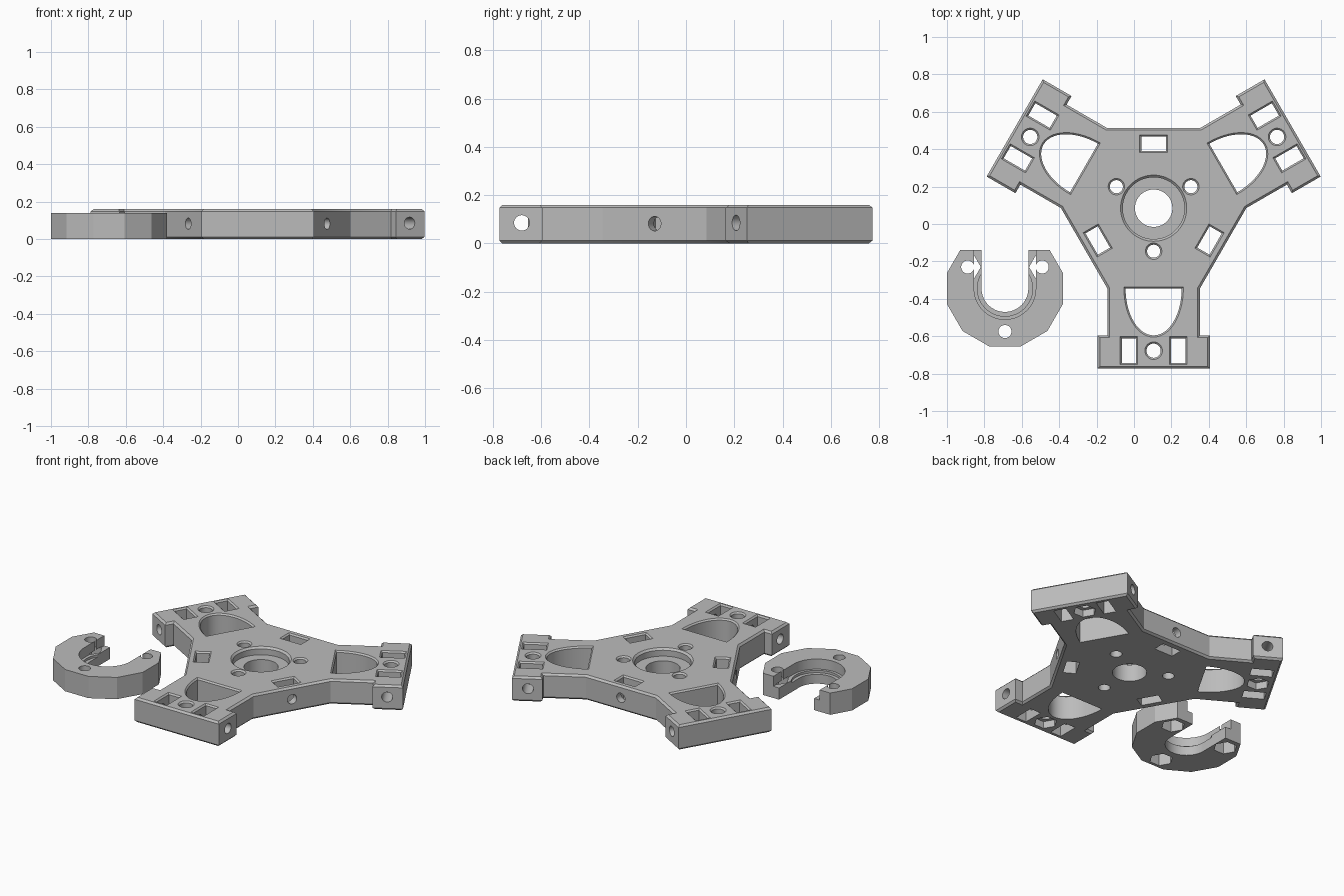
import bpy
import bmesh
from math import sin, cos, pi, radians
from mathutils import Vector, Matrix

if "Cube" in bpy.data.objects:
    bpy.data.objects.remove(bpy.data.objects["Cube"], do_unlink=True)

grey = bpy.data.materials.new("plain grey")
grey.use_nodes = True
grey.diffuse_color = (0.5, 0.5, 0.5, 1)
grey.node_tree.nodes["Principled BSDF"].inputs["Base Color"].default_value = (0.5, 0.5, 0.5, 1)

BODY_H, CLIP_H, CHAMFER = 0.16, 0.14, 0.012
THIRDS = [radians(a) for a in (0, 120, 240)]


def circle(r, n=32, start=0.0, at=(0, 0)):
    return [(at[0] + r * cos(start + 2 * pi * i / n),
             at[1] + r * sin(start + 2 * pi * i / n)) for i in range(n)]


def rect(w, h, at=(0, 0)):
    return [(at[0] + sx * w / 2, at[1] + sy * h / 2)
            for sx, sy in ((-1, -1), (1, -1), (1, 1), (-1, 1))]


def offset(points, d):
    """Grow a counter-clockwise outline by d with mitred corners."""
    out = []
    for i, p in enumerate(points):
        a, b, c = Vector(points[i - 1]), Vector(p), Vector(points[(i + 1) % len(points)])
        u, v = (b - a).normalized(), (c - b).normalized()
        n1, n2 = Vector((u.y, -u.x)), Vector((v.y, -v.x))
        out.append(b + (n1 + n2) * d / (1 + n1.dot(n2)))
    return out


def prism(name, points, levels, matrix=Matrix()):
    """Stack the outline at (height, growth) levels into a solid."""
    bm = bmesh.new()
    rings = [[bm.verts.new((p[0], p[1], z)) for p in offset(points, d)] for z, d in levels]
    n = len(points)
    for lo, hi in zip(rings, rings[1:]):
        for i in range(n):
            j = (i + 1) % n
            bm.faces.new((lo[i], lo[j], hi[j], hi[i]))
    bm.faces.new(rings[0][::-1])
    bm.faces.new(rings[-1])
    bm.transform(matrix)
    mesh = bpy.data.meshes.new(name)
    bm.to_mesh(mesh)
    bm.free()
    mesh.materials.append(grey)
    obj = bpy.data.objects.new(name, mesh)
    bpy.context.collection.objects.link(obj)
    return obj


def cut(target, points, levels, matrix=Matrix()):
    """Subtract a prism from the target."""
    cutter = prism("cutter", points, levels, matrix)
    cutter.hide_render = True
    mod = target.modifiers.new("cut", "BOOLEAN")
    mod.operation, mod.solver, mod.object = "DIFFERENCE", "EXACT", cutter
    bpy.context.view_layer.objects.active = target
    bpy.ops.object.modifier_apply(modifier=mod.name)
    bpy.data.objects.remove(cutter, do_unlink=True)


def finish(obj, location):
    obj.location = location
    bpy.ops.object.select_all(action="DESELECT")
    obj.select_set(True)
    bpy.context.view_layer.objects.active = obj
    bpy.ops.object.shade_smooth_by_angle(angle=radians(25))


def through(h, chamfer=0.0):
    """Levels of a through hole, chamfered at the top if asked."""
    if not chamfer:
        return [(-0.1, 0), (h + 0.1, 0)]
    return [(-0.1, 0), (h - chamfer, 0), (h + chamfer, 2 * chamfer)]


# Three-armed plate: hexagonal hub, arms and wider end blocks
arm = [(-0.247, -0.43), (-0.247, -0.68), (-0.3, -0.68), (-0.3, -0.858)]
arm += [(-x, y) for x, y in reversed(arm)]
outline = []
for a in THIRDS:
    turn = Matrix.Rotation(a, 2)
    outline += [turn @ Vector(p) for p in arm]
plate = prism("three_arm_plate", outline,
              [(0, -CHAMFER), (CHAMFER, 0), (BODY_H - CHAMFER, 0), (BODY_H, -CHAMFER)])

# Centre bore and bearing seat
cut(plate, circle(0.1, 64), through(BODY_H))
cut(plate, circle(0.165, 64), [(0.11, 0), (BODY_H - CHAMFER, 0), (BODY_H + CHAMFER, 2 * CHAMFER)])

window = [(0.15 * cos(pi + pi * i / 28), -0.43 + 0.25 * sin(pi + pi * i / 28)) for i in range(29)]
for a in THIRDS:
    turn = Matrix.Rotation(a, 4, "Z")
    top_edge = through(BODY_H, 0.009)
    # Arm window, strap slots and hub screw hole
    cut(plate, window, top_edge, turn)
    for side in (-1, 1):
        cut(plate, rect(0.076, 0.132, (side * 0.132, -0.762)), top_edge, turn)
    cut(plate, circle(0.035, at=(0, -0.23)), top_edge, turn)
    # Arm screw hole with hexagonal nut pocket underneath
    cut(plate, circle(0.038, at=(0, -0.762)), top_edge, turn)
    cut(plate, circle(0.068, 6, at=(0, -0.762)), [(-0.1, 0), (0.045, 0)], turn)
    # Cross hole through the end block
    along_x = Matrix.Translation((0, -0.765, 0.085)) @ Matrix.Rotation(pi / 2, 4, "Y")
    cut(plate, circle(0.032), [(-0.4, 0), (0.4, 0)], turn @ along_x)
    # Nut slot in the hub and the radial hole that meets it
    cut(plate, rect(0.132, 0.076, (0, 0.345)), top_edge, turn)
    along_y = Matrix.Translation((0, 0, 0.082)) @ Matrix.Rotation(-pi / 2, 4, "X")
    cut(plate, circle(0.03), [(0.27, 0), (0.5, 0)], turn @ along_y)
finish(plate, (0.105, 0.0845, 0))


# Open clip: twelve-sided block cut flat at the back
def u_slot(r):
    return [(r * cos(pi + pi * i / 32), r * sin(pi + pi * i / 32)) for i in range(33)] + [(r, 0.5), (-r, 0.5)]


clip = prism("open_clip", circle(0.31 / cos(pi / 12), 12, pi / 12), [(0, 0), (CLIP_H, 0)])
cut(clip, rect(1, 0.4, (0, 0.405)), through(CLIP_H))
cut(clip, u_slot(0.125), through(CLIP_H))
cut(clip, u_slot(0.165), [(0.075, 0), (CLIP_H + 0.1, 0)])
# Rounded shoulder below the bearing seat
cut(clip, circle(0.148, 64), [(0.06, 0), (CLIP_H, 0)])
for a in THIRDS:
    turn = Matrix.Rotation(a, 4, "Z")
    cut(clip, circle(0.035, at=(0, -0.23)), through(CLIP_H), turn)
    cut(clip, circle(0.07, 6, at=(0, -0.23)), [(-0.1, 0), (0.08, 0)],
        Matrix.Translation(turn @ Vector((0, -0.23, 0))) @ Matrix.Translation((0, 0.23, 0)))
finish(clip, (-0.69, -0.345, 0))
